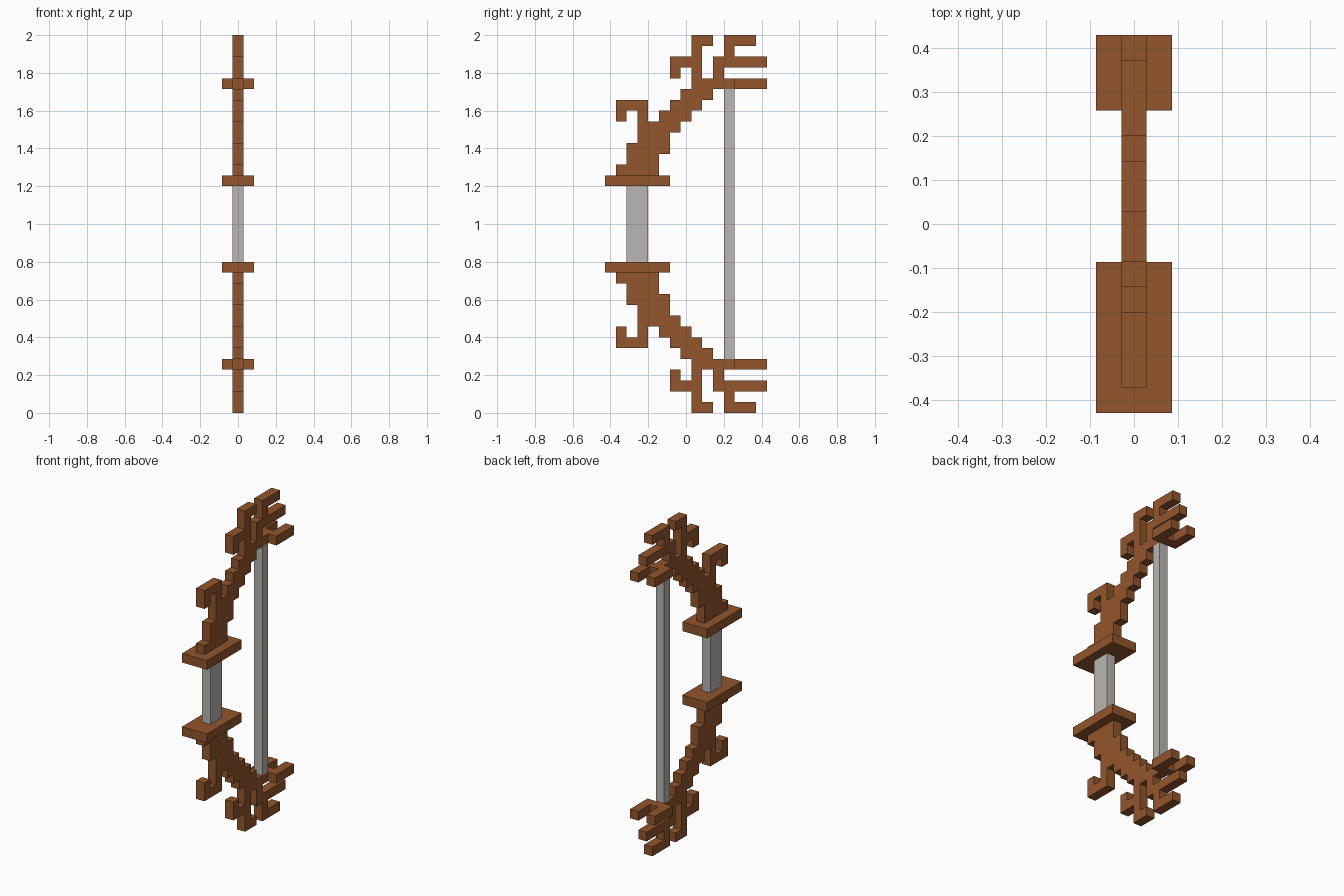
import bpy, bmesh
from mathutils import Vector

if "Cube" in bpy.data.objects:
    bpy.data.objects.remove(bpy.data.objects["Cube"], do_unlink=True)

U = 2 / 35                      # size of one block
ROWS, COLS = 35, 15


def make_material(name, rgb):
    mat = bpy.data.materials.new(name)
    mat.use_nodes = True
    color = (*rgb, 1)
    mat.diffuse_color = color
    mat.node_tree.nodes["Principled BSDF"].inputs["Base Color"].default_value = color
    return mat


WOOD = make_material("brown wood", (0.292, 0.093, 0.026))
GREY = make_material("light grey", (0.49, 0.468, 0.445))


def col_y(c):
    return (c - COLS / 2) * U


def row_z(r, side):
    """Height of a row edge counted from the tip; side -1 is the lower half."""
    return 1 + side * (1 - r * U)


def finish(name, bm, mat):
    bmesh.ops.recalc_face_normals(bm, faces=bm.faces)
    mesh = bpy.data.meshes.new(name)
    bm.to_mesh(mesh)
    bm.free()
    mesh.materials.append(mat)
    obj = bpy.data.objects.new(name, mesh)
    bpy.context.collection.objects.link(obj)


def extrude_cells(name, cells, to_points, depth, mat):
    """Merge unit cells into one flat outline and extrude it."""
    bm = bmesh.new()
    for a, b in cells:
        corners = [(a, b), (a + 1, b), (a + 1, b + 1), (a, b + 1)]
        bm.faces.new([bm.verts.new(to_points(*p)) for p in corners])
    bmesh.ops.remove_doubles(bm, verts=bm.verts, dist=U / 10)
    bmesh.ops.dissolve_limit(bm, angle_limit=0.01, verts=bm.verts, edges=bm.edges)
    out = bmesh.ops.extrude_face_region(bm, geom=bm.faces[:])
    new = [g for g in out["geom"] if isinstance(g, bmesh.types.BMVert)]
    bmesh.ops.translate(bm, verts=new, vec=Vector(depth))
    finish(name, bm, mat)


def box(name, c0, c1, z0, z1, width, mat):
    bm = bmesh.new()
    bmesh.ops.create_cube(bm, size=1)
    bmesh.ops.scale(bm, vec=(width * U, (c1 - c0) * U, abs(z1 - z0)), verts=bm.verts)
    bmesh.ops.translate(bm, vec=(0, (col_y(c0) + col_y(c1)) / 2, (z0 + z1) / 2),
                        verts=bm.verts)
    finish(name, bm, mat)


# Branching limb outline, one line per block row from the tip to the guard
LIMB = [
    "........##.###.",
    "........#..#...",
    "......###.#####",
    "......#.#.#....",
    "........####...",
    ".......###.....",
    ".###..###......",
    ".#.#.###.......",
    "...####........",
    "...###.........",
    "..####.........",
    "..###..........",
    ".####..........",
]
# Forked string holder seen from above
FORK = ["###", "#.#", "#.#"]


def filled(rows):
    return [(c, r) for r, line in enumerate(rows)
            for c, mark in enumerate(line) if mark == "#"]


for label, side in (("upper", 1), ("lower", -1)):
    extrude_cells(label + "_limb", filled(LIMB),
                  lambda c, r: (-U / 2, col_y(c), row_z(r, side)), (U, 0, 0), WOOD)
    extrude_cells(label + "_string_fork", filled(FORK),
                  lambda c, r: ((c - 1.5) * U, col_y(12 + r), row_z(4, side)),
                  (0, 0, -side * U), WOOD)
    box(label + "_guard", 0, 6, row_z(13, side), row_z(14, side), 3, WOOD)

# Grip between the guards, and the bowstring between the forks
box("grip", 2, 4, row_z(14, -1), row_z(14, 1), 1, GREY)
box("bowstring", 11, 12, row_z(5, -1), row_z(5, 1), 1, GREY)
